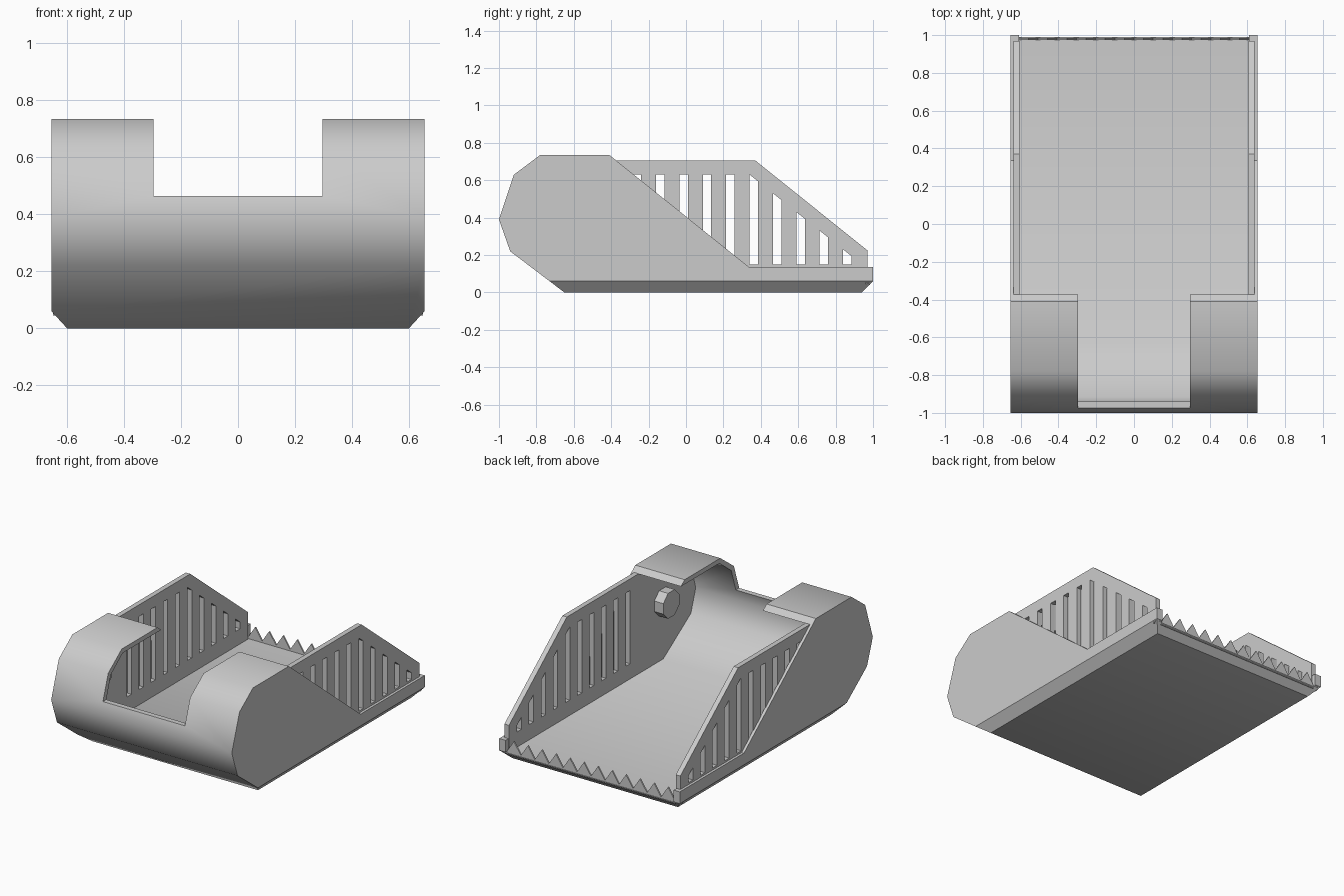
import bpy, bmesh, math
from mathutils import Vector

if "Cube" in bpy.data.objects:
    bpy.data.objects.remove(bpy.data.objects["Cube"])


def finish(bm, name):
    bmesh.ops.recalc_face_normals(bm, faces=bm.faces[:])
    me = bpy.data.meshes.new(name)
    bm.to_mesh(me)
    bm.free()
    ob = bpy.data.objects.new(name, me)
    bpy.context.collection.objects.link(ob)
    return ob


def add_prism(bm, pts, axis, a, b):
    """Extrude a 2D profile along x (profile in y,z) or y (profile in x,z)."""
    def place(p, d):
        return (d, p[0], p[1]) if axis == 'x' else (p[0], d, p[1])
    face = bm.faces.new([bm.verts.new(place(p, a)) for p in pts])
    ext = bmesh.ops.extrude_face_region(bm, geom=[face])
    verts = [v for v in ext['geom'] if isinstance(v, bmesh.types.BMVert)]
    shift = Vector((b - a, 0, 0)) if axis == 'x' else Vector((0, b - a, 0))
    bmesh.ops.translate(bm, verts=verts, vec=shift)


def prism(name, pts, axis, a, b):
    bm = bmesh.new()
    add_prism(bm, pts, axis, a, b)
    return finish(bm, name)


def subtract(ob, cutter):
    cutter.hide_render = True
    mod = ob.modifiers.new("cut", 'BOOLEAN')
    mod.operation = 'DIFFERENCE'
    mod.solver = 'EXACT'
    mod.object = cutter
    bpy.context.view_layer.objects.active = ob
    bpy.ops.object.modifier_apply(modifier=mod.name)
    bpy.data.objects.remove(cutter)


def smooth(ob, deg):
    bpy.ops.object.select_all(action='DESELECT')
    ob.select_set(True)
    bpy.context.view_layer.objects.active = ob
    bpy.ops.object.shade_smooth_by_angle(angle=math.radians(deg))


# Hooded outer shell with chamfered bottom side edges
W = 0.655
bm = bmesh.new()
add_prism(bm, [(-0.65, 0), (-0.94, 0.22), (-1, 0.39), (-0.92, 0.63), (-0.78, 0.735),
               (-0.41, 0.735), (0.335, 0.137), (1, 0.137), (1, 0.06), (0.94, 0)], 'x', -W, W)
for s in (-1, 1):
    cut = bmesh.ops.bisect_plane(bm, geom=bm.verts[:] + bm.edges[:] + bm.faces[:],
                                 plane_co=(s * 0.6, 0, 0), plane_no=(s * 0.06, 0, -0.055),
                                 clear_outer=True)
    edges = [e for e in cut['geom_cut'] if isinstance(e, bmesh.types.BMEdge)]
    bmesh.ops.edgeloop_fill(bm, edges=edges)
shell = finish(bm, "hooded_shell")

# Hollow interior, open at the top and back
subtract(shell, prism("cavity", [(-0.63, 0.05), (-0.915, 0.24), (-0.965, 0.39), (-0.893, 0.61),
                                 (-0.77, 0.705), (-0.3, 0.705), (-0.3, 1), (1.2, 1),
                                 (1.2, 0.05)], 'x', -0.635, 0.635))
# Square notch in the middle of the hood
subtract(shell, prism("notch", [(-1.2, 0.465), (-0.2, 0.465), (-0.2, 1), (-1.2, 1)],
                      'x', -0.297, 0.297))
smooth(shell, 38)

for s, side in ((-1, "left"), (1, "right")):
    # Slatted side panel lining the shell
    panel = prism(side + "_side_panel",
                  [(-0.62, 0.045), (-0.92, 0.24), (-0.97, 0.39), (-0.897, 0.612), (-0.773, 0.706),
                   (0.37, 0.706), (0.97, 0.225), (0.97, 0.045)], 'x', s * 0.605, s * 0.638)
    bm = bmesh.new()
    for k in range(-2, 8):
        y0 = -0.035 + 0.125 * k
        y1 = y0 + 0.045
        top = [min(0.63, 0.63 - 0.8 * (y - 0.34)) for y in (y0, y1)]
        add_prism(bm, [(y0, 0.15), (y1, 0.15), (y1, top[1]), (y0, top[0])],
                  'x', s * 0.5, s * 0.7)
    subtract(panel, finish(bm, "slots"))

    # Solid end block closing the rim beside the teeth
    prism(side + "_rim_end", [(0.96, 0.045), (1, 0.06), (1, 0.137), (0.96, 0.137)],
          'x', s * 0.61, s * 0.65)

    # Octagonal pivot boss inside the hood
    ring = [(-0.62 + 0.09 * math.cos(math.radians(22.5 + 45 * i)),
             0.43 + 0.09 * math.sin(math.radians(22.5 + 45 * i))) for i in range(8)]
    prism(side + "_pivot_boss", ring, 'x', s * 0.61, s * 0.54)

# Row of teeth along the back edge
n, half = 12, 0.61
pitch = 2 * half / n
saw = [(-half, 0.04)]
for i in range(n):
    saw += [(-half + i * pitch, 0.06), (-half + (i + 0.5) * pitch, 0.137)]
saw += [(half, 0.06), (half, 0.04)]
prism("cutting_teeth", saw, 'y', 0.975, 0.985)
